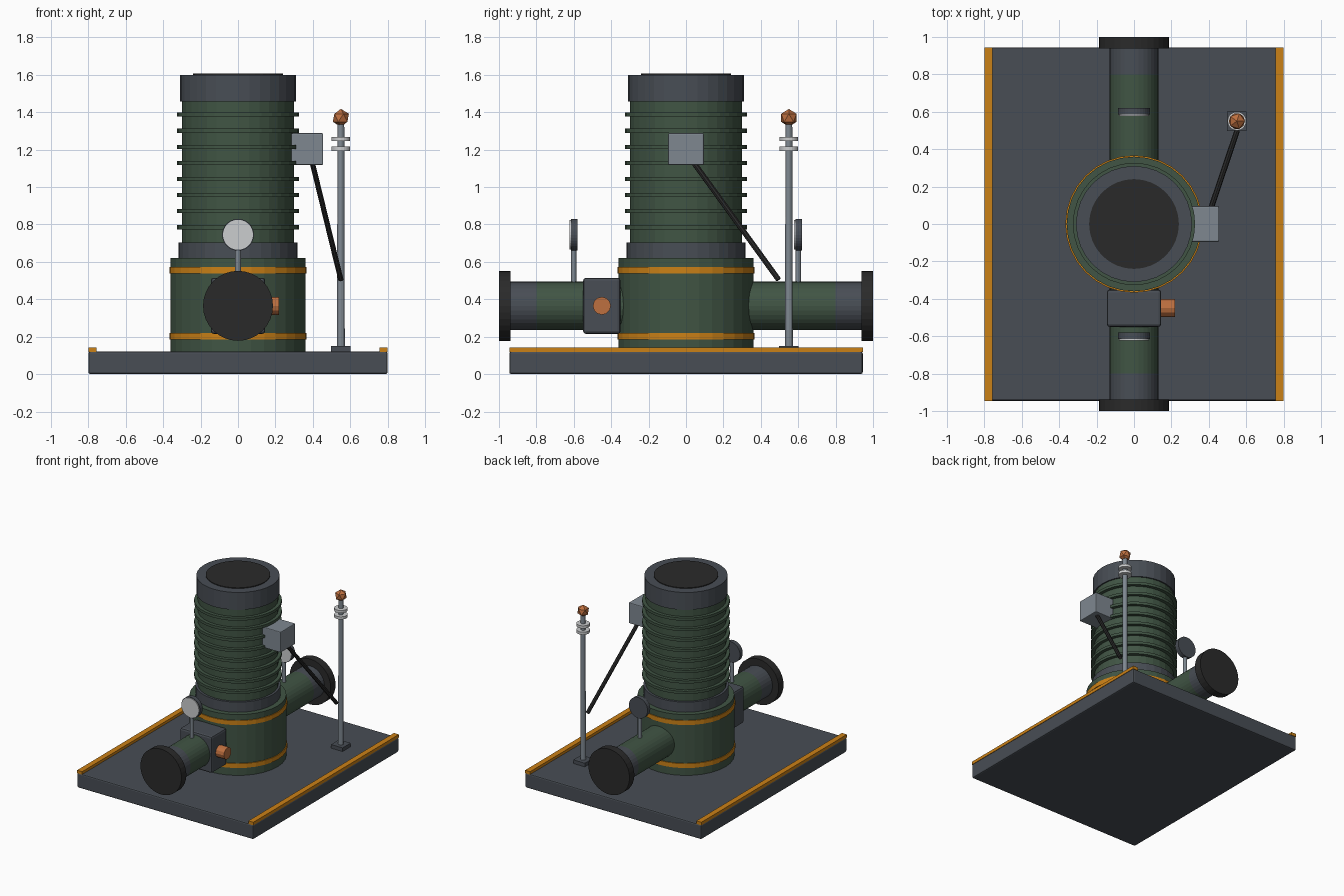
import bpy
from math import pi
from mathutils import Vector

cube = bpy.data.objects.get("Cube")
if cube:
    bpy.data.objects.remove(cube, do_unlink=True)


def material(name, r, g, b):
    m = bpy.data.materials.new(name)
    m.use_nodes = True
    m.diffuse_color = (r, g, b, 1)
    m.node_tree.nodes["Principled BSDF"].inputs["Base Color"].default_value = (r, g, b, 1)
    return m


SLATE = material("slate_steel", .065, .075, .09)
GREEN = material("machine_green", .052, .09, .058)
BLACK = material("black_rubber", .023, .023, .023)
ORANGE = material("safety_orange", .6, .22, .008)
COPPER = material("copper", .51, .16, .05)
STEEL = material("light_steel", .21, .245, .28)
WHITE = material("pale_ceramic", .6, .61, .62)


def finish(name, mat):
    ob = bpy.context.object
    ob.name = name
    ob.data.materials.append(mat)
    return ob


def box(name, mat, center, size, bevel=0):
    bpy.ops.mesh.primitive_cube_add(size=1, location=center)
    ob = finish(name, mat)
    ob.scale = size
    bpy.ops.object.transform_apply(location=False, rotation=False)
    if bevel:
        mod = ob.modifiers.new("edge_bevel", "BEVEL")
        mod.width = bevel
        mod.segments = 2
    return ob


def rod(name, mat, start, end, r1, r2=None, sides=32):
    """Cylinder or cone running from start to end."""
    a, b = Vector(start), Vector(end)
    bpy.ops.mesh.primitive_cone_add(
        vertices=sides, radius1=r1, radius2=r1 if r2 is None else r2,
        depth=(b - a).length, location=(a + b) / 2,
        rotation=(b - a).to_track_quat("Z", "Y").to_euler())
    return finish(name, mat)


def drum(name, mat, z0, z1, r):
    return rod(name, mat, (0, 0, z0), (0, 0, z1), r)


# Base plate with edge rails
box("base_plate", SLATE, (0, 0, .06), (1.6, 1.89, .12), .01)
for side, s in (("left", 1), ("right", -1)):
    box(f"{side}_edge_rail", ORANGE, (s * .778, 0, .13), (.045, 1.89, .025))

# Central column
drum("lower_housing", GREEN, .11, .62, .36)
for name, z in (("lower", .202), ("upper", .555)):
    drum(f"{name}_band", ORANGE, z - .018, z + .018, .367)
drum("collar", SLATE, .61, .703, .318)
drum("column", GREEN, .7, 1.47, .3)
for i in range(8):
    z = .785 + i * .086
    drum(f"cooling_fin_{i + 1}", GREEN, z - .011, z + .011, .327)
drum("top_ring", SLATE, 1.457, 1.6, .31)
drum("top_opening", BLACK, 1.59, 1.606, .24)

# Pipes, end flanges and gauges on both sides
AXIS = .365
for side, s in (("front", -1), ("back", 1)):
    rod(f"{side}_pipe", GREEN, (0, s * .2, AXIS), (0, s * .8, AXIS), .13)
    rod(f"{side}_pipe_end", SLATE, (0, s * .8, AXIS), (0, s * .95, AXIS), .13)
    rod(f"{side}_flange", BLACK, (0, s * .937, AXIS), (0, s, AXIS), .187)
    y = s * .6
    rod(f"{side}_gauge_stem", STEEL, (0, y, .48), (0, y, .7), .015, sides=12)
    rod(f"{side}_gauge_case", SLATE, (0, y + .02, .745), (0, y - .015, .745), .085)
    rod(f"{side}_gauge_face", WHITE, (0, y - .015, .745), (0, y - .022, .745), .08)

# Valve block with side knob
box("valve_block", SLATE, (0, -.45, AXIS), (.29, .2, .3), .015)
rod("valve_knob", COPPER, (.13, -.45, AXIS), (.22, -.45, AXIS), .048, sides=12)

# Junction box and cable
box("junction_box", STEEL, (.37, 0, 1.203), (.17, .19, .17), .006)
rod("cable", BLACK, (.39, .02, 1.16), (.55, .495, .505), .015, sides=8)

# Antenna mast
MX = MY = .55
box("mast_foot", SLATE, (MX, MY, .135), (.105, .105, .03))
rod("mast", STEEL, (MX, MY, .14), (MX, MY, 1.35), .021, .018, sides=12)
for i, z in enumerate((1.205, 1.257)):
    rod(f"insulator_{i + 1}", WHITE, (MX, MY, z - .011), (MX, MY, z + .011), .05, sides=20)
bpy.ops.mesh.primitive_ico_sphere_add(subdivisions=1, radius=.048, location=(MX, MY, 1.37))
finish("mast_tip", COPPER)
